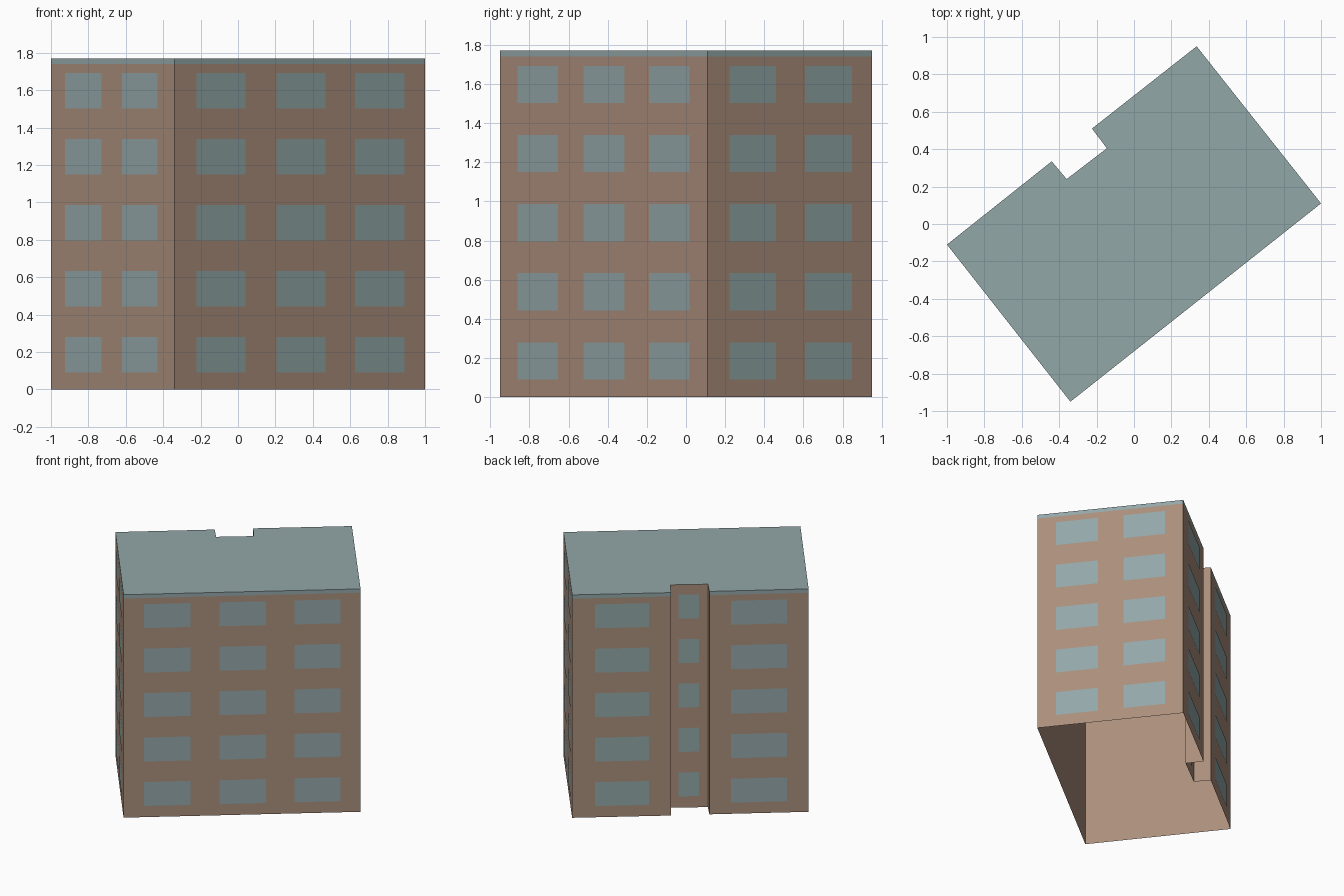
import bpy
from mathutils import Vector

cube = bpy.data.objects.get("Cube")
if cube:
    bpy.data.objects.remove(cube, do_unlink=True)

TOP, BAND = 1.77, 1.74
ROWS, FIRST, STEP, WIN_H = 5, 0.09, 0.353, 0.19
PROUD = 0.003


def material(name, rgb):
    mat = bpy.data.materials.new(name)
    mat.use_nodes = True
    mat.diffuse_color = (*rgb, 1)
    mat.node_tree.nodes["Principled BSDF"].inputs["Base Color"].default_value = (*rgb, 1)
    return mat


brown = material("warm_brown", (0.40, 0.27, 0.20))
blue_grey = material("blue_grey", (0.29, 0.385, 0.39))


def build(name, polygons, mat):
    """Make one object from a list of polygons given as corner points."""
    verts, faces = [], []
    for poly in polygons:
        faces.append(range(len(verts), len(verts) + len(poly)))
        verts += poly
    mesh = bpy.data.meshes.new(name)
    mesh.from_pydata(verts, [], [list(f) for f in faces])
    mesh.materials.append(mat)
    mesh.update()
    obj = bpy.data.objects.new(name, mesh)
    bpy.context.collection.objects.link(obj)
    return obj


def panel(a, b, z0, z1):
    """Upright rectangle between two plan points."""
    return [(a.x, a.y, z0), (b.x, b.y, z0), (b.x, b.y, z1), (a.x, a.y, z1)]


# Plan outline, counter-clockwise, with the stair recess in the back
plan = [Vector(p) for p in [
    (-1, -0.11), (-0.34, -0.95), (1, 0.11), (0.335, 0.95),
    (-0.225, 0.51), (-0.145, 0.405), (-0.36, 0.24), (-0.44, 0.335)]]

# Each wall: name, whether it has a roof band, window spans along its length
walls = [
    ("left_end", True, [(0.118, 0.411), (0.581, 0.866)]),
    ("front", True, [(0.086, 0.282), (0.405, 0.601), (0.72, 0.916)]),
    ("right_end", True, [(0.13, 0.415), (0.59, 0.876)]),
    ("back_right", True, [(0.23, 0.78)]),
    ("recess_side", False, []),
    ("stair_recess", False, [(0.22, 0.76)]),
    ("recess_side", False, []),
    ("back_left", True, [(0.22, 0.78)])]

wall_faces = []
roof_faces = [[(p.x, p.y, TOP) for p in plan]]
for i, (name, banded, spans) in enumerate(walls):
    a, b = plan[i], plan[(i + 1) % len(plan)]
    wall_faces.append(panel(a, b, 0, BAND if banded else TOP))
    if banded:
        roof_faces.append(panel(a, b, BAND, TOP))
    # Window panes sit just proud of the wall
    along = b - a
    out = Vector((along.y, -along.x)).normalized() * PROUD
    panes = [panel(a + along * s + out, a + along * e + out,
                   FIRST + r * STEP, FIRST + r * STEP + WIN_H)
             for s, e in spans for r in range(ROWS)]
    if panes:
        build(name + "_windows", panes, blue_grey)

build("walls", wall_faces, brown)
build("roof", roof_faces, blue_grey)
